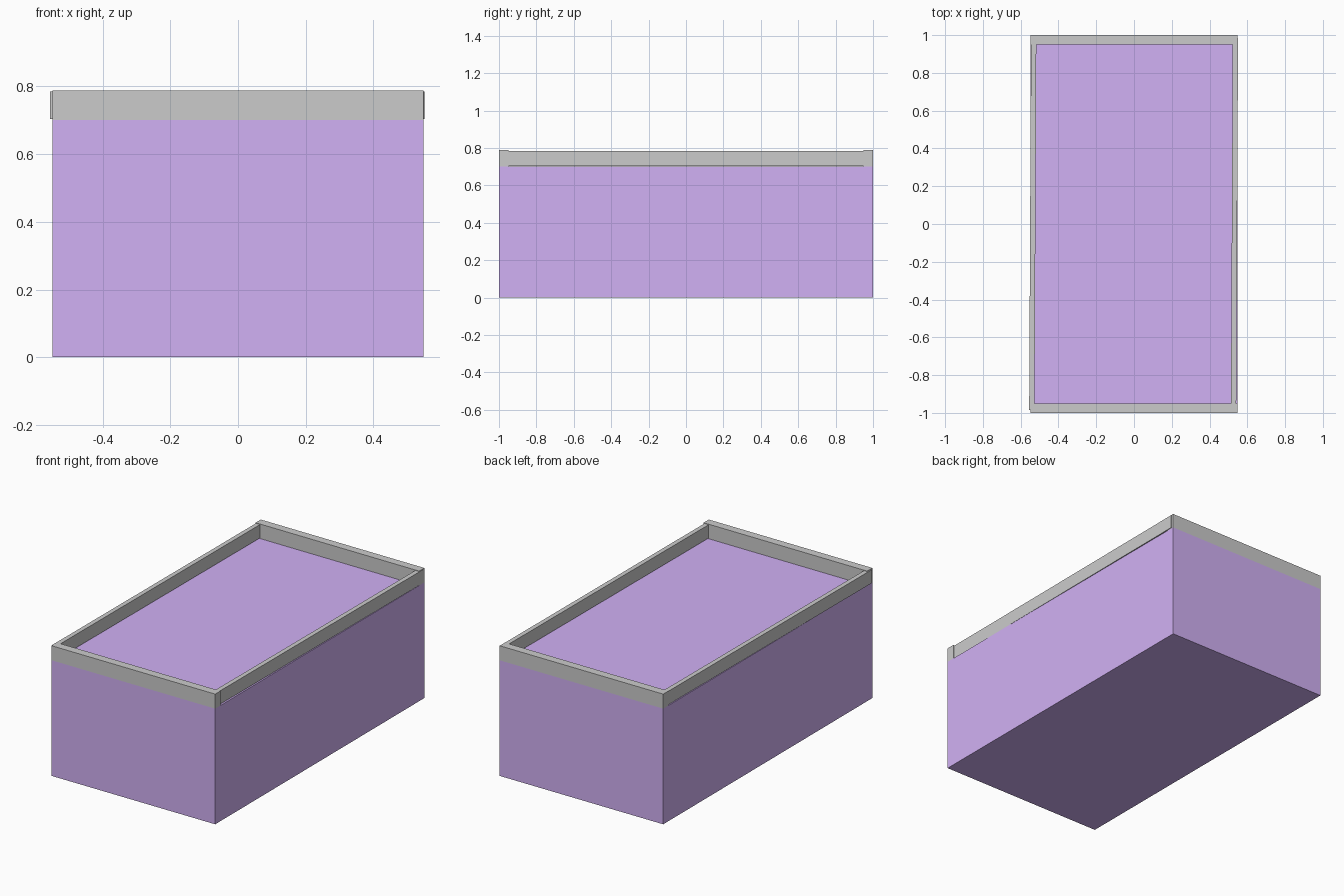
import bpy
from math import atan

if "Cube" in bpy.data.objects:
    bpy.data.objects.remove(bpy.data.objects["Cube"])


def box(name, size, centre, turn=0.0):
    bpy.ops.mesh.primitive_cube_add(size=1, location=centre, rotation=(0, 0, turn))
    ob = bpy.context.object
    ob.name = name
    ob.scale = size
    bpy.ops.object.transform_apply(location=False, rotation=False, scale=True)
    return ob


# Solid coloured body
body = box("body", (1.095, 2.0, 0.70), (0, 0, 0.35))
purple = bpy.data.materials.new("purple")
purple.diffuse_color = (0.64, 0.44, 0.91, 1)
purple.use_nodes = True
purple.node_tree.nodes["Principled BSDF"].inputs["Base Color"].default_value = purple.diffuse_color
body.data.materials.append(purple)

# Rim rails across the front and back
for name, y in (("front_rail", -0.975), ("back_rail", 0.975)):
    box(name, (1.095, 0.05, 0.088), (0, y, 0.744))

# Slimmer, slightly lower side rails, set a touch askew
for name, x in (("left_rail", -0.536), ("right_rail", 0.532)):
    box(name, (0.028, 1.97, 0.081), (x, 0, 0.7445), -atan(0.005))
